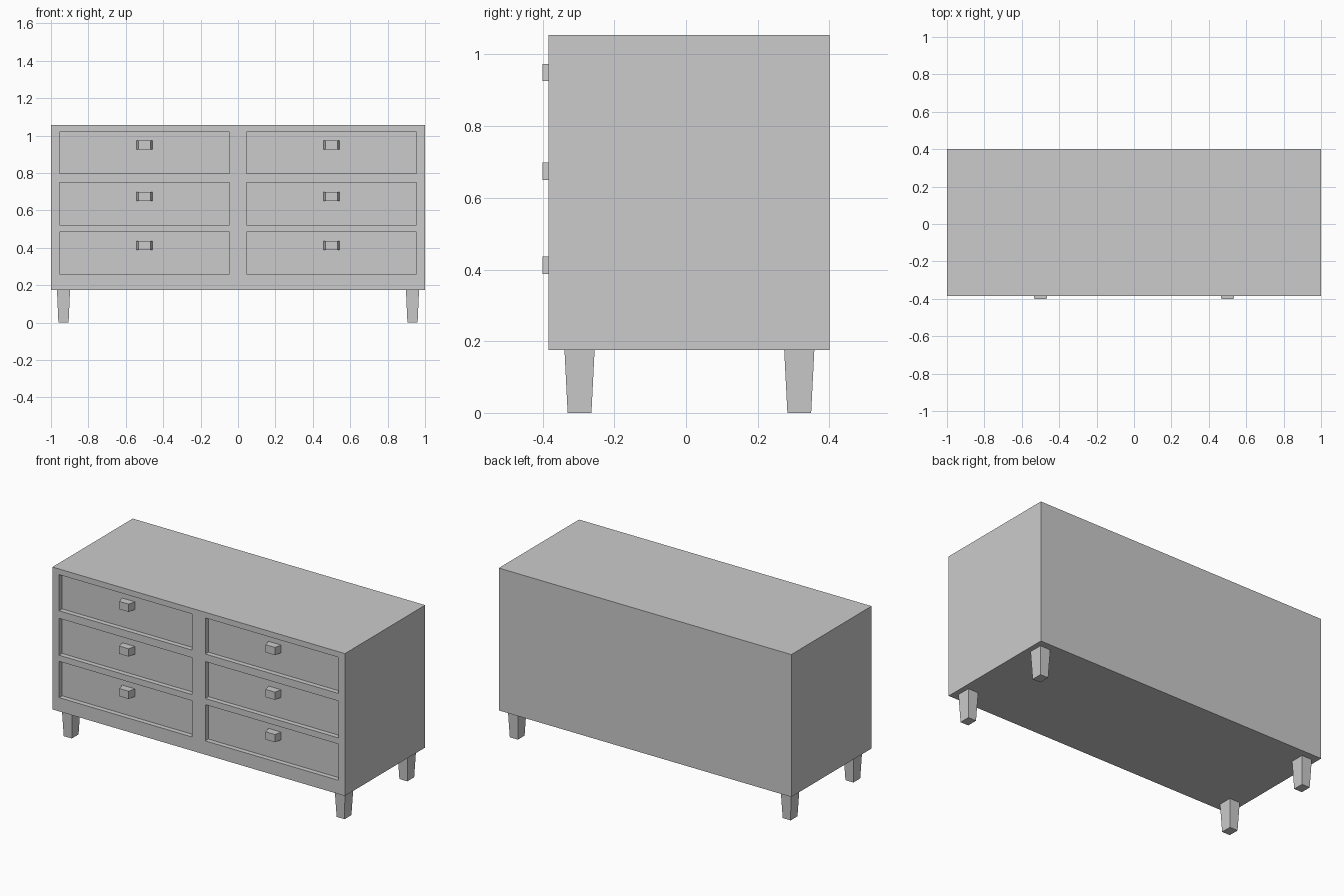
import bpy, bmesh
from mathutils import Vector

if "Cube" in bpy.data.objects:
    bpy.data.objects.remove(bpy.data.objects["Cube"])

FRONT, BACK = -0.384, 0.40        # carcass depth range
BOTTOM, TOP = 0.175, 1.055        # carcass height range
RECESS = 0.03
COLUMNS = [(-0.955, -0.045), (0.045, 0.955)]
ROWS = [(0.26, 0.484), (0.522, 0.75), (0.797, 1.02)]
SIDE_NAMES = ("left", "right")
ROW_NAMES = ("lower", "middle", "upper")


def finish(bm, name):
    bmesh.ops.recalc_face_normals(bm, faces=bm.faces[:])
    mesh = bpy.data.meshes.new(name)
    bm.to_mesh(mesh)
    bm.free()
    obj = bpy.data.objects.new(name, mesh)
    bpy.context.collection.objects.link(obj)
    return obj


def box(lo, hi):
    bm = bmesh.new()
    bmesh.ops.create_cube(bm, size=1)
    lo, hi = Vector(lo), Vector(hi)
    for v in bm.verts:
        v.co = [l + (c + 0.5) * (h - l) for l, c, h in zip(lo, v.co, hi)]
    return bm


def cut(bm, point, normal):
    bmesh.ops.bisect_plane(bm, geom=bm.verts[:] + bm.edges[:] + bm.faces[:],
                           plane_co=point, plane_no=normal)


# Carcass: a solid box with six drawer panels sunk into the front
def make_carcass():
    bm = box((-1, FRONT, BOTTOM), (1, BACK, TOP))
    for x in (x for col in COLUMNS for x in col):
        cut(bm, (x, 0, 0), (1, 0, 0))
    for z in (z for row in ROWS for z in row):
        cut(bm, (0, 0, z), (0, 0, 1))
    bm.normal_update()

    def is_drawer(face):
        c = face.calc_center_median()
        return (face.normal.y < -0.9
                and any(a < c.x < b for a, b in COLUMNS)
                and any(a < c.z < b for a, b in ROWS))

    panels = [f for f in bm.faces if is_drawer(f)]
    bmesh.ops.inset_individual(bm, faces=panels, thickness=0, depth=-RECESS)
    finish(bm, "carcass")


# Handle: small block narrowing towards the front
def make_handle(name, x, z):
    bm = box((x - 0.043, -0.40, z - 0.024), (x + 0.043, FRONT + RECESS, z + 0.024))
    for v in bm.verts:
        if v.co.y < -0.39:
            v.co.x = x + (v.co.x - x) * 0.75
    finish(bm, name)


# Leg: square post tapering towards the floor
def make_leg(name, x, y):
    bm = box((x - 0.035, y - 0.042, 0), (x + 0.035, y + 0.042, BOTTOM))
    for v in bm.verts:
        if v.co.z < 0.01:
            v.co.x = x + (v.co.x - x) * 0.78
            v.co.y = y + (v.co.y - y) * 0.79
    finish(bm, name)


make_carcass()
for side, sign in zip(SIDE_NAMES, (-1, 1)):
    for row, z in zip(ROW_NAMES, (0.412, 0.674, 0.95)):
        make_handle(f"{row}_{side}_handle", sign * 0.5, z)
    for end, y in (("front", -0.297), ("back", 0.316)):
        make_leg(f"{end}_{side}_leg", sign * 0.933, y)
